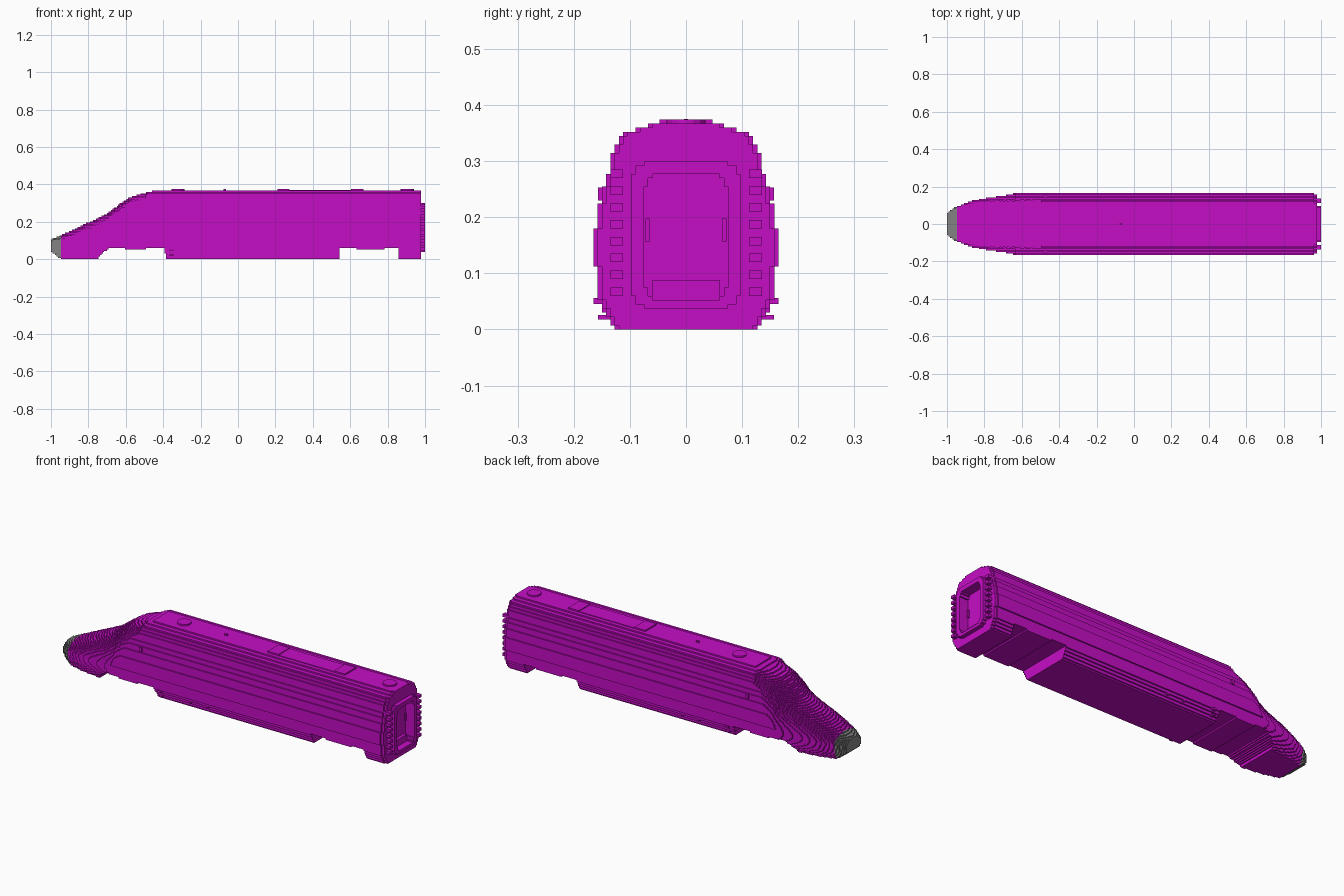
import bpy, bmesh, math
from mathutils import Vector

if "Cube" in bpy.data.objects:
    bpy.data.objects.remove(bpy.data.objects["Cube"], do_unlink=True)

N = 267            # blocks along the length
V = 2 / N          # block size
ROWS = 49          # blocks in the body height


def material(name, rgb):
    m = bpy.data.materials.new(name)
    m.use_nodes = True
    m.diffuse_color = (*rgb, 1)
    m.node_tree.nodes["Principled BSDF"].inputs["Base Color"].default_value = (*rgb, 1)
    return m


MAGENTA = material("magenta paint", (0.56, 0.004, 0.56))
GREY = material("grey nose", (0.23, 0.23, 0.23))


def lerp(points, x):
    """Piecewise linear profile."""
    if x <= points[0][0]:
        return points[0][1]
    for (a, va), (b, vb) in zip(points, points[1:]):
        if x <= b:
            return va + (vb - va) * (x - a) / (b - a)
    return points[-1][1]


def rounded(z, half, z0, z1, r):
    """Half width of a rounded rectangle at height z."""
    d = min(z - z0, z1 - z)
    if d <= 0:
        return 0
    return half if d >= r else half - r + math.sqrt(r * r - (r - d) ** 2)


# Ribbed body section: (number of rows, half width in blocks), from the bottom up
SECTION = [w for n, w in [(1, 17), (2, 18), (2, 19), (2, 20), (8, 21), (9, 22), (6, 21), (4, 20),
                          (3, 19), (5, 18), (2, 17), (2, 16), (1, 15), (1, 12), (1, 9)]
           for _ in range(n)]
TOP = [(-1, .105), (-.94, .13), (-.79, .20), (-.70, .243), (-.63, .297), (-.58, .33),
       (-.48, .36), (-.43, .37)]
WIDTH = [(-1, .055), (-.98, .073), (-.95, .093), (-.87, .122), (-.8, .137), (-.69, .153),
         (-.62, .167)]
ROUND = [(-.65, 2.0), (-.5, 3.2), (-.42, 9)]
UNDER = [(-1, .04), (-.97, .02), (-.945, 0), (-.745, 0), (-.74, .022), (-.70, .05), (-.69, .06),
         (-.61, .06), (-.60, .05), (-.50, .05), (-.48, .06), (-.39, .06), (-.389, 0), (.54, 0),
         (.541, .06), (.63, .06), (.64, .05), (.78, .05), (.79, .06), (.855, .06), (.856, 0)]


def span(i, k):
    """Inner and outer half width, in blocks, of the solid at column i and row k."""
    if not (0 <= i < N and 0 <= k < ROWS):
        return (0, 0)
    x, z = -1 + (i + .5) * V, (k + .5) * V
    hollow = round(rounded(z, .072, .05, .277, .03) / V) if x > .945 else 0
    if x > .977:                                   # gangway frame
        outer = round(rounded(z, .098, .037, .30, .04) / V)
        return (min(hollow, outer), outer)
    if z < lerp(UNDER, x) or z > lerp(TOP, x):
        return (0, 0)
    w = SECTION[k]
    if x < -.42:                                   # tapered nose
        half, top, p = lerp(WIDTH, x), lerp(TOP, x), lerp(ROUND, x)
        mid = .075 + .02 * min(1, (x + 1) / .2)
        if z > mid:
            half *= max(0, 1 - ((z - mid) / (top - mid)) ** p) ** (1 / p)
        else:
            half *= 1 - .25 * ((mid - z) / mid) ** 2
        w = min(w, max(1, round(half / V)))
    if x > .962:                                   # eased rear edge
        w -= 1
    return (hollow, max(w, hollow))


def build_body():
    bm = bmesh.new()

    def quad(points, normal, grey):
        f = bm.faces.new([bm.verts.new((-1 + x * V, y * V, z * V)) for x, y, z in points])
        f.normal_update()
        if f.normal.dot(Vector(normal)) < 0:
            f.normal_flip()
        f.material_index = int(grey)

    def steps(a, b):
        """Strips that belong to only one of two neighbouring spans."""
        cuts = sorted({*a, *b})
        for s, t in zip(cuts, cuts[1:]):
            in_a, in_b = a[0] <= s < a[1], b[0] <= s < b[1]
            if in_a != in_b:
                yield s, t, 1 if in_a else -1

    tip = round(.055 / V)
    cols = [[span(i, k) for k in range(ROWS)] for i in range(N)]
    empty = [(0, 0)] * ROWS
    start = 0
    for i in range(1, N + 1):
        if i < N and cols[i] == cols[start] and i != tip:
            continue
        col, grey = cols[start], start < tip
        before = cols[start - 1] if start else empty
        for k in range(ROWS + 1):
            here = col[k] if k < ROWS else (0, 0)
            below = col[k - 1] if k else (0, 0)
            for s, t, d in steps(below, here):     # ledges
                quad([(start, s, k), (i, s, k), (i, t, k), (start, t, k)], (0, 0, d), grey)
            if here[1] > here[0]:                  # side walls
                for y, d in ((here[1], 1), (here[0], -1)):
                    if y > 0:
                        quad([(start, y, k), (i, y, k), (i, y, k + 1), (start, y, k + 1)],
                             (0, d, 0), grey)
            if k < ROWS:                           # cross faces
                for s, t, d in steps(before[k], here):
                    quad([(start, s, k), (start, t, k), (start, t, k + 1), (start, s, k + 1)],
                         (d, 0, 0), grey)
                if i == N:
                    for s, t, d in steps(here, (0, 0)):
                        quad([(N, s, k), (N, t, k), (N, t, k + 1), (N, s, k + 1)],
                             (d, 0, 0), grey)
        start = i
    bmesh.ops.remove_doubles(bm, verts=bm.verts, dist=1e-5)
    return finish("train_body", bm, True)


def finish(name, bm, mirrored=False):
    me = bpy.data.meshes.new(name)
    bm.to_mesh(me)
    bm.free()
    ob = bpy.data.objects.new(name, me)
    bpy.context.collection.objects.link(ob)
    me.materials.append(MAGENTA)
    me.materials.append(GREY)
    if mirrored:
        mod = ob.modifiers.new("both sides", "MIRROR")
        mod.use_axis = (False, True, False)
    return ob


def boxes(name, ranges, mirrored=False):
    """One object made of boxes given as (x0, x1, y0, y1, z0, z1)."""
    bm = bmesh.new()
    for x0, x1, y0, y1, z0, z1 in ranges:
        vs = bmesh.ops.create_cube(bm, size=1)["verts"]
        bmesh.ops.scale(bm, verts=vs, vec=(x1 - x0, y1 - y0, z1 - z0))
        bmesh.ops.translate(bm, verts=vs, vec=((x0 + x1) / 2, (y0 + y1) / 2, (z0 + z1) / 2))
    return finish(name, bm, mirrored)


build_body()

# Roof equipment
ROOF, PEAK = ROWS * V - .003, (ROWS + 1) * V
boxes("roof_plates", [(.21, .275, -.047, .047, ROOF, PEAK), (.605, .67, -.047, .047, ROOF, PEAK)])
boxes("roof_duct", [(.27, .61, -.047, .047, ROOF, PEAK - .004)])
boxes("roof_antenna", [(-.077, -.063, -.004, .004, ROOF, PEAK + .001)])
for label, x in (("front", -.32), ("rear", .905)):
    bm = bmesh.new()
    bmesh.ops.create_cone(bm, cap_ends=True, segments=16, radius1=.035, radius2=.035,
                          depth=PEAK - ROOF)
    bmesh.ops.translate(bm, verts=bm.verts, vec=(x, 0, (ROOF + PEAK) / 2))
    finish(label + "_roof_vent", bm)

# Small side fittings
boxes("cab_mirror", [(-.48, -.465, .13, .157, .23, .253)], True)
boxes("side_steps", [(-.365, -.345, .12, .157, .018, .026), (-.365, -.345, .12, .165, .045, .056)],
      True)
boxes("side_latches", [(x - .006, x + .006, .13, .15, .03, .042) for x in (-.18, -.08)], True)

# Rear end fittings
boxes("rear_couplings", [(.96, 1.0, .112, .135, z, z + .015)
                         for z in [.06 + .03 * n for n in range(8)]], True)
boxes("door_handle", [(.94, .955, .064, .072, .157, .198)], True)
boxes("door_sill", [(.94, .965, -.06, .06, .05, .088)])
